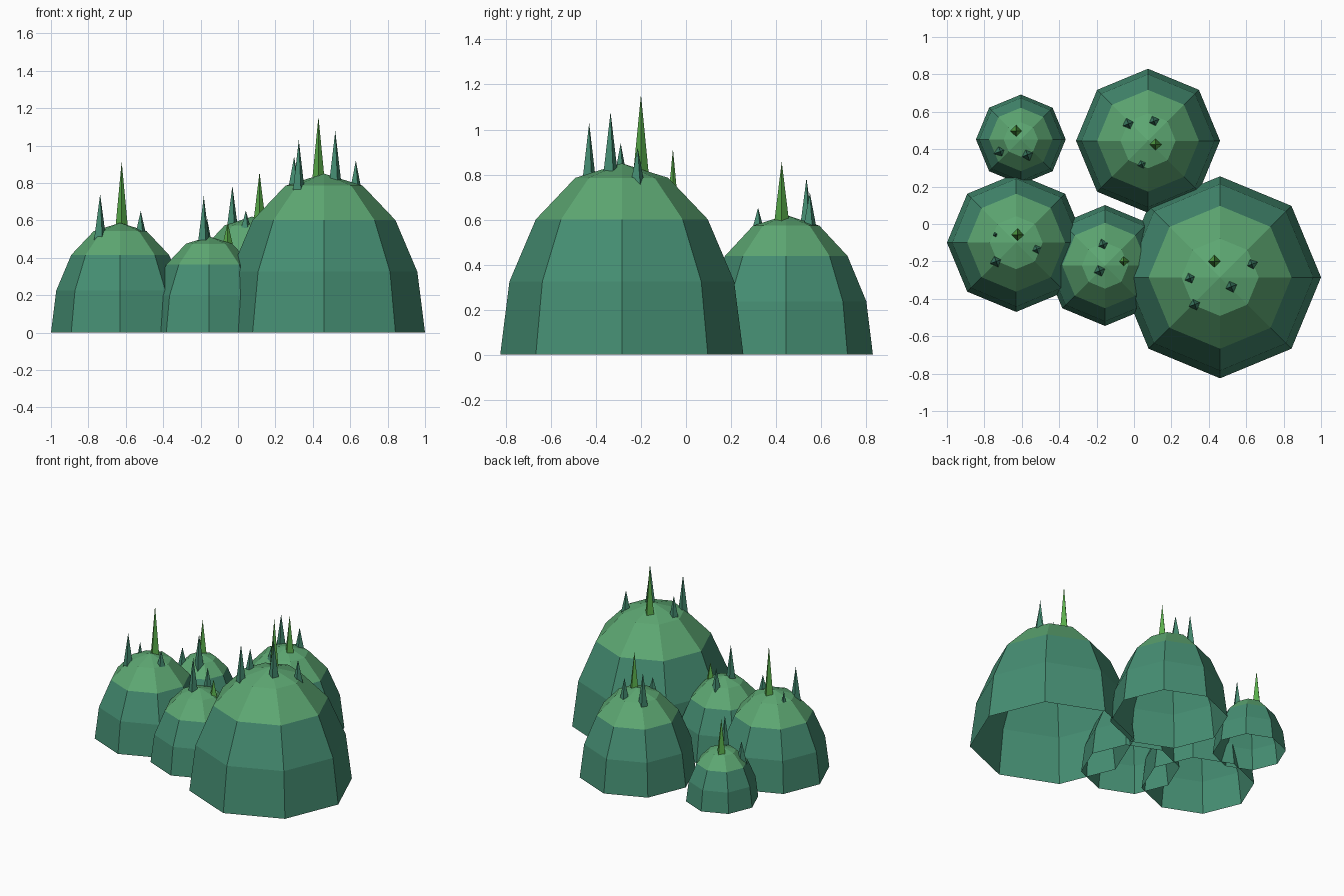
import bpy, bmesh, math

if "Cube" in bpy.data.objects:
    bpy.data.objects.remove(bpy.data.objects["Cube"])


def material(name, rgb):
    m = bpy.data.materials.new(name)
    m.diffuse_color = (*rgb, 1)
    m.use_nodes = True
    m.node_tree.nodes["Principled BSDF"].inputs["Base Color"].default_value = m.diffuse_color
    return m


TEAL = material("teal", (0.060, 0.27, 0.17))
LEAF = material("leaf_green", (0.11, 0.39, 0.17))
SPROUT = material("sprout_green", (0.10, 0.42, 0.07))


def finish(bm, name, mats):
    me = bpy.data.meshes.new(name)
    bm.to_mesh(me)
    bm.free()
    for m in mats:
        me.materials.append(m)
    bpy.context.collection.objects.link(bpy.data.objects.new(name, me))


def dome(name, x, y, r, h):
    # open-bottomed eight-sided half sphere, stretched upward
    bm = bmesh.new()
    rings = []
    for k in range(4):
        a = math.radians(22.5 * k)
        rings.append([bm.verts.new((x + r * math.cos(a) * math.cos(i * math.pi / 4),
                                    y + r * math.cos(a) * math.sin(i * math.pi / 4),
                                    h * math.sin(a))) for i in range(8)])
    top = bm.verts.new((x, y, h))
    for i in range(8):
        j = (i + 1) % 8
        for k in range(3):
            f = bm.faces.new((rings[k][i], rings[k][j], rings[k + 1][j], rings[k + 1][i]))
            f.material_index = 1 if k == 2 else 0
        bm.faces.new((rings[3][i], rings[3][j], top)).material_index = 1
    finish(bm, name, [TEAL, LEAF])


def spike(name, x, y, base, tip, r, mat, turn):
    # four-sided pointed blade
    bm = bmesh.new()
    ring = [bm.verts.new((x + r * math.cos(turn + i * math.pi / 2),
                          y + r * math.sin(turn + i * math.pi / 2), base)) for i in range(4)]
    top = bm.verts.new((x, y, tip))
    for i in range(4):
        bm.faces.new((ring[i], ring[(i + 1) % 4], top))
    bm.faces.new(ring[::-1])
    finish(bm, name, [mat])


# bush: x, y, radius, height, then spikes (x, y, tip); the first spike is the bright one
BUSHES = {
    "large_bush": (0.46, -0.285, 0.54, 0.85,
                   [(0.43, -0.20, 1.155), (0.30, -0.29, 0.94), (0.325, -0.43, 1.03),
                    (0.52, -0.335, 1.078), (0.63, -0.215, 0.92)]),
    "back_bush": (0.075, 0.445, 0.385, 0.62,
                  [(0.115, 0.425, 0.858), (-0.03, 0.535, 0.785), (0.107, 0.55, 0.72),
                   (0.042, 0.32, 0.653)]),
    "left_bush": (-0.63, -0.10, 0.37, 0.587,
                  [(-0.622, -0.058, 0.915), (-0.737, -0.20, 0.74), (-0.52, -0.135, 0.65),
                   (-0.742, -0.057, 0.62)]),
    "middle_bush": (-0.155, -0.222, 0.323, 0.514,
                    [(-0.055, -0.20, 0.59), (-0.183, -0.25, 0.73), (-0.165, -0.11, 0.61)]),
    "small_bush": (-0.605, 0.452, 0.24, 0.38,
                   [(-0.63, 0.497, 0.60), (-0.57, 0.37, 0.56), (-0.715, 0.388, 0.42)]),
}

for name, (x, y, r, h, spikes) in BUSHES.items():
    dome(name, x, y, r, h)
    for n, (sx, sy, tip) in enumerate(spikes):
        d = math.hypot(sx - x, sy - y) / r
        base = h * math.sqrt(max(0, 1 - d * d)) - 0.06
        size = 0.022 if (sx, sy) == (-0.742, -0.057) else 0.037
        spike(f"{name}_spike_{n + 1}", sx, sy, base, tip, size,
              TEAL if n else SPROUT, 0.35 if n else 0)
